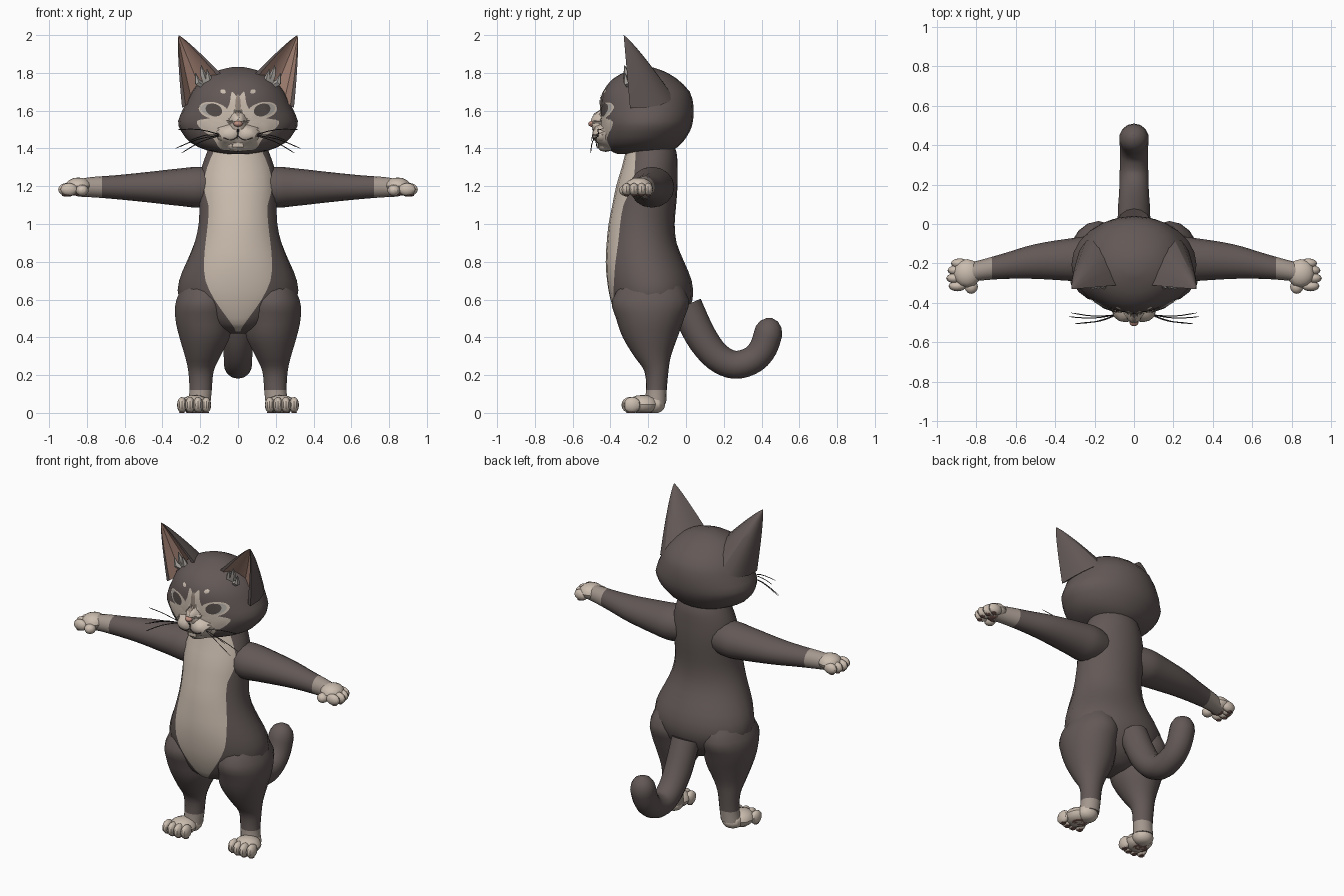
import bpy
import bmesh
from math import sin, cos, pi, tau, asin
from mathutils import Vector
from mathutils.bvhtree import BVHTree

cube = bpy.data.objects.get("Cube")
if cube:
    bpy.data.objects.remove(cube, do_unlink=True)


def material(name, *rgb):
    mat = bpy.data.materials.new(name)
    mat.use_nodes = True
    mat.diffuse_color = (*rgb, 1)
    mat.node_tree.nodes["Principled BSDF"].inputs["Base Color"].default_value = (*rgb, 1)
    return mat


dark_fur = material("dark fur", .125, .1, .095)
cream = material("cream fur", .6, .51, .43)
cuff = material("cuff fur", .37, .31, .27)
ear_pink = material("ear pink", .45, .27, .21)
nose_pink = material("nose pink", .5, .27, .21)
tuft_grey = material("tuft grey", .42, .39, .36)
stripe_tan = material("stripe tan", .3, .24, .2)
pad_brown = material("pad brown", .22, .12, .1)
eye_brown = material("eye brown", .085, .07, .065)
line_dark = material("whisker dark", .05, .04, .04)


def finish(name, bm, mats, mirror=False):
    """Turn a bmesh into a shaded object, mirrored across x when asked."""
    bmesh.ops.recalc_face_normals(bm, faces=bm.faces)
    mesh = bpy.data.meshes.new(name)
    bm.to_mesh(mesh)
    bm.free()
    for mat in mats:
        mesh.materials.append(mat)
    mesh.shade_smooth()
    mesh.set_sharp_from_angle(angle=pi / 6)
    obj = bpy.data.objects.new(name, mesh)
    bpy.context.collection.objects.link(obj)
    if mirror:
        mod = obj.modifiers.new("mirror", "MIRROR")
        mod.use_mirror_merge = False
    return obj


def spline(rows, steps=3, closed=False):
    """Catmull-Rom interpolation through rows of numbers."""
    rows = [Vector(r) for r in rows]
    n = len(rows)
    pick = (lambda i: rows[i % n]) if closed else (lambda i: rows[max(0, min(n - 1, i))])
    out = []
    for i in range(n if closed else n - 1):
        a, b, c, d = (pick(i + k) for k in (-1, 0, 1, 2))
        for s in range(steps):
            t = s / steps
            out.append(b + (c - a) * (t / 2) + (a * 2 - b * 5 + c * 4 - d) * (t * t / 2)
                       + (b * 3 - a - c * 3 + d) * (t ** 3 / 2))
    return out if closed else out + [rows[-1]]


def loft(name, rings, mats, rule=None, mirror=False):
    """Skin closed rings of points; rule(centre, column) gives the material."""
    bm = bmesh.new()
    grid = [[bm.verts.new(p) for p in ring] for ring in rings]
    n = len(grid[0])
    for low, high in zip(grid, grid[1:]):
        for j in range(n):
            k = (j + 1) % n
            face = bm.faces.new((low[j], low[k], high[k], high[j]))
            if rule:
                face.material_index = rule(face.calc_center_median(), j)
    for end in (grid[0], grid[-1]):
        face = bm.faces.new(end)
        if rule:
            face.material_index = rule(face.calc_center_median(), 0)
    return finish(name, bm, mats, mirror)


def tube(name, points, radii, ref, mat, sides=14, mirror=False):
    points = [Vector(p) for p in points]
    rings = []
    for i, p in enumerate(points):
        along = (points[min(i + 1, len(points) - 1)] - points[max(i - 1, 0)]).normalized()
        side = along.cross(Vector(ref)).normalized()
        up = side.cross(along)
        rings.append([p + (side * cos(tau * j / sides) + up * sin(tau * j / sides)) * radii[i]
                      for j in range(sides)])
    return loft(name, rings, [mat], mirror=mirror)


def blobs(name, items, mat, mirror=False, detail=12):
    """Ellipsoids (centre, radii), kept above the ground."""
    bm = bmesh.new()
    for centre, radii in items:
        made = bmesh.ops.create_uvsphere(bm, u_segments=detail, v_segments=8, radius=1)
        for v in made["verts"]:
            v.co = Vector(a * r + c for a, r, c in zip(v.co, radii, centre))
            v.co.z = max(v.co.z, 0)
    return finish(name, bm, [mat], mirror)


# Torso: z, half width, front y, back y, half width of the bib
torso_rows = [(.42, .05, -.25, -.12, .01), (.45, .14, -.33, -.06, .02), (.5, .24, -.365, -.01, .055),
              (.6, .315, -.4, .035, .125), (.7, .312, -.418, .03, .172), (.8, .272, -.425, -.01, .18),
              (.9, .232, -.42, -.05, .172), (1, .21, -.41, -.06, .16), (1.1, .207, -.39, -.052, .157),
              (1.2, .207, -.37, -.045, .183), (1.3, .192, -.34, -.045, .163), (1.38, .165, -.32, -.05, .13),
              (1.45, .14, -.3, -.08, .1)]
bib_columns, back_columns = 6, 16
torso = []
for z, width, front, back, bib in spline(torso_rows, 2):
    b = asin(min(.95, max(.02, bib / width)))
    angles = [b * (2 * j / bib_columns - 1) for j in range(bib_columns)]
    angles += [b + (tau - 2 * b) * j / back_columns for j in range(back_columns)]
    torso.append([Vector((width * sin(a), (front + back) / 2 - (back - front) / 2 * cos(a), z)) for a in angles])
loft("torso", torso, [dark_fur, cream], lambda c, j: int(j < bib_columns and c.z > .43))


def oval(cx, rx, front, back, z, n=18):
    return [Vector((cx + rx * sin(tau * j / n), (front + back) / 2 - (back - front) / 2 * cos(tau * j / n), z))
            for j in range(n)]


# Legs: z, centre x, half width, front y, back y
leg_rows = [(.74, .17, .09, -.3, -.06), (.6, .18, .148, -.39, .015), (.5, .182, .152, -.37, -.01),
            (.4, .177, .135, -.335, -.045), (.3, .187, .095, -.275, -.08), (.22, .196, .068, -.22, -.093),
            (.12, .198, .06, -.212, -.102), (.05, .205, .06, -.22, -.105)]
loft("legs", [oval(cx, rx, f, b, z) for z, cx, rx, f, b in spline(leg_rows)],
     [dark_fur, cuff], lambda c, j: int(c.z < .12), True)

# Feet with toes and sole pads
toes = [((.168 + .043 * i, -.285 - (.012 if i in (1, 2) else 0), .042), (.026, .045, .042)) for i in range(4)]
blobs("feet", [((.21, -.17, .045), (.065, .06, .05)), ((.228, -.23, .045), (.08, .085, .05))] + toes, cream, True)
blobs("sole_pads", [((.23, -.22, .003), (.045, .04, .006))]
      + [((x, y, .003), (.015, .02, .006)) for (x, y, z), r in toes], pad_brown, True)

# Arms: x, centre y, centre z, half depth, half height
arm_rows = [(.08, -.18, 1.2, .09, .09), (.2, -.18, 1.195, .117, .108), (.3, -.18, 1.195, .11, .1),
            (.5, -.19, 1.195, .088, .078), (.65, -.212, 1.195, .066, .063), (.78, -.235, 1.195, .052, .053),
            (.85, -.25, 1.19, .05, .045)]
loft("arms", [[Vector((x, y + ry * cos(tau * j / 16), z + rz * sin(tau * j / 16))) for j in range(16)]
              for x, y, z, ry, rz in spline(arm_rows, 4)],
     [dark_fur, cuff], lambda c, j: int(c.x > .725), True)

# Hands with fingers, thumb and palm pads
fingers = [((.895 + dx, y, 1.183), (.045, .026, .034))
           for dx, y in ((0, -.315), (.012, -.275), (.005, -.235), (-.012, -.2))]
blobs("hands", [((.845, -.25, 1.2), (.07, .072, .046)), ((.825, -.318, 1.178), (.034, .036, .03))] + fingers,
      cream, True)
blobs("palm_pads", [((.845, -.255, 1.157), (.035, .035, .008))]
      + [((x + .01, y, 1.152), (.016, .014, .006)) for (x, y, z), r in fingers], pad_brown, True)

# Tail: y, z, radius
tail_rows = spline([(0, .57, .085), (.07, .42, .083), (.14, .32, .078), (.21, .268, .075), (.28, .255, .074),
                    (.36, .285, .073), (.41, .345, .074), (.435, .42, .075)])
tail_rows += [(.438, .455, .068), (.44, .485, .047), (.44, .502, .015)]
tube("tail", [(0, y, z) for y, z, r in tail_rows], [r for y, z, r in tail_rows], (1, 0, 0), dark_fur)

# Head: z, half width, front y, back y
head_rows = [(1.37, .06, -.36, -.14), (1.39, .165, -.405, -.07), (1.43, .25, -.435, -.02), (1.49, .3, -.447, .02),
             (1.545, .317, -.45, .037), (1.62, .285, -.452, .04), (1.7, .247, -.44, .02), (1.77, .185, -.385, -.05),
             (1.81, .115, -.31, -.12), (1.83, .035, -.25, -.18)]
head = loft("head", [oval(0, w, f, b, z, 24) for z, w, f, b in spline(head_rows, 2)], [dark_fur])

# Muzzle and nose
muzzle = blobs("muzzle", [((side * .043, -.44, 1.472), (.068, .055, .047)) for side in (-1, 1)]
               + [((0, -.425, 1.418), (.06, .043, .036)), ((0, -.445, 1.535), (.042, .056, .06))], cream, detail=16)
blobs("nose", [((0, -.496, 1.53), (.024, .022, .016))], nose_pink)

# Ears: hollow shells with a dark rim and pink lining
rim_in, rim_out = Vector((.085, -.31, 1.79)), Vector((.3, -.3, 1.655))
back, tip = Vector((.02, .21, -.01)), Vector((.315, -.33, 2))
middle = (rim_in + rim_out) / 2
outline = [(.5 - .5 * cos(pi * j / 8), sin(pi * j / 8)) for j in range(9)]
outline += [(.92, 0), (.75, .3), (.5, .42), (.25, .3), (.08, 0)]
ear = []
for t in (-.12, 0, .15, .3, .45, .6, .75, .88, .96, .995):
    centre, size = middle.lerp(tip, t), (1 - t) ** .85
    ear.append([centre + (rim_in.lerp(rim_out, u) + back * d - middle) * size for u, d in outline])
loft("ears", ear, [dark_fur, ear_pink], lambda c, j: int(9 <= j <= 12), True)
for x, z in ((.165, 1.82), (.195, 1.84), (.225, 1.8)):
    tube("ear_tuft", [(.16, -.29, 1.72), (x - .01, -.315, z - .05), (x, -.325, z)], [.02, .018, .002],
         (0, 1, 0), tuft_grey, 5, True)

# Painted face details: thin plates laid over the head and muzzle
trees = [BVHTree.FromPolygons([v.co for v in o.data.vertices], [p.vertices for p in o.data.polygons])
         for o in (head, muzzle)]


def on_face(x, z, lift):
    hits = [tree.ray_cast(Vector((x, -1, z)), Vector((0, 1, 0))) for tree in trees]
    where, normal = min((h for h in hits if h[0]), key=lambda h: h[0].y)[:2]
    return where + normal * (lift if normal.y < 0 else -lift)


def patch(name, centre, points, mat, lift, mirror=False, rings=8):
    middle, edge = Vector(centre), spline(points, 3, True)
    bm = bmesh.new()
    hub = bm.verts.new(on_face(*middle, lift))
    grid = [[bm.verts.new(on_face(*middle.lerp(p, k / rings), lift)) for p in edge] for k in range(1, rings + 1)]
    for j in range(len(edge)):
        k = (j + 1) % len(edge)
        bm.faces.new((hub, grid[0][j], grid[0][k]))
        for low, high in zip(grid, grid[1:]):
            bm.faces.new((low[j], high[j], high[k], low[k]))
    obj = finish(name, bm, [mat], mirror)
    if sum(p.normal.y for p in obj.data.polygons) > 0:
        obj.data.flip_normals()


def ellipse(cx, cz, rx, rz, tilt=0):
    return [(cx + rx * cos(tau * j / 8), cz + rz * sin(tau * j / 8) + tilt * rx * cos(tau * j / 8)) for j in range(8)]


half = [(.032, 1.7), (.045, 1.635), (.08, 1.585), (.15, 1.56), (.215, 1.545), (.195, 1.505), (.13, 1.455), (.09, 1.4)]
patch("face_mask", (0, 1.54), [(0, 1.67)] + half + [(0, 1.39)] + [(-x, z) for x, z in reversed(half)], cream, .004)
patch("bridge_stripe", (0, 1.62), ellipse(0, 1.625, .014, .06), stripe_tan, .007)
for name, x, z, rx, rz, mat, lift in (("eye_surround", .128, 1.6, .078, .045, cream, .005),
                                      ("eye_white", .137, 1.603, .056, .033, tuft_grey, .007),
                                      ("eye", .124, 1.603, .043, .033, eye_brown, .009),
                                      ("brow_spot", .078, 1.7, .014, .011, cream, .004)):
    patch(name, (x, z), ellipse(x, z, rx, rz, .15), mat, lift, True)

# Mouth line and whiskers
smile = [on_face(x, z, .004) for x, z in spline([(.002, 1.505), (.004, 1.465), (.035, 1.447), (.075, 1.457)])]
tube("mouth_line", smile, [.003] * len(smile), (0, 1, 0), line_dark, 5, True)
for x, y, z in ((.33, -.47, 1.4), (.3, -.505, 1.375), (.32, -.45, 1.5), (.26, -.5, 1.44)):
    start, end = Vector((.085, -.46, 1.47)), Vector((x, y, z))
    path = [start, start.lerp(end, .5) + Vector((0, -.012, .015)), end]
    tube("whisker", spline(path), [.0025] * 6 + [.001], (0, 0, 1), line_dark, 4, True)
